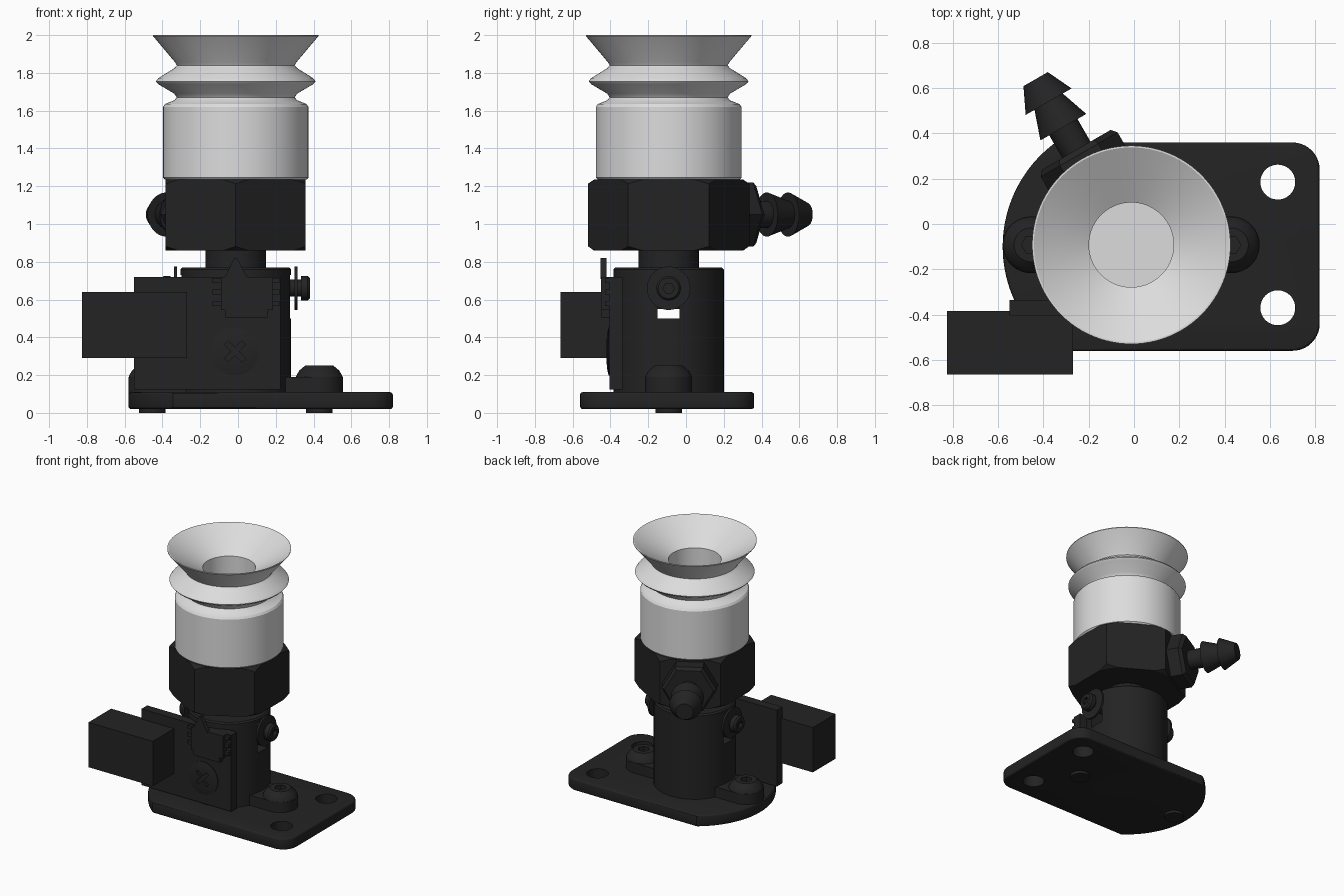
import bpy, bmesh
from math import sin, cos, pi, radians
from mathutils import Matrix, Vector

if "Cube" in bpy.data.objects:
    bpy.data.objects.remove(bpy.data.objects["Cube"])

AX, AY = -0.012, -0.092  # vertical axis of the cup and body


def material(name, rgb, rough):
    m = bpy.data.materials.new(name)
    m.use_nodes = True
    m.diffuse_color = (*rgb, 1)
    b = m.node_tree.nodes["Principled BSDF"]
    b.inputs["Base Color"].default_value = (*rgb, 1)
    b.inputs["Roughness"].default_value = rough
    return m


BLACK = material("matte black", (0.017, 0.017, 0.017), 0.6)
WHITE = material("soft white rubber", (0.72, 0.72, 0.72), 0.6)


def finish(name, bm, mat=BLACK, matrix=None):
    bmesh.ops.remove_doubles(bm, verts=bm.verts, dist=1e-5)
    if matrix:
        bm.transform(matrix)
    bmesh.ops.recalc_face_normals(bm, faces=bm.faces)
    me = bpy.data.meshes.new(name)
    bm.to_mesh(me)
    bm.free()
    me.materials.append(mat)
    ob = bpy.data.objects.new(name, me)
    bpy.context.collection.objects.link(ob)
    smooth(ob)
    return ob


def smooth(ob):
    ob.data.shade_smooth()
    ob.data.set_sharp_from_angle(angle=radians(28))


def lathe(name, profile, matrix, mat=BLACK, sides=64, turn=0):
    """Revolve (radius, height) points about local z."""
    bm = bmesh.new()
    rings = [[bm.verts.new((r * cos(turn + 2 * pi * i / sides), r * sin(turn + 2 * pi * i / sides), z))
              for i in range(sides)] for r, z in profile]
    for a, b in zip(rings, rings[1:]):
        for i in range(sides):
            j = (i + 1) % sides
            bm.faces.new((a[i], a[j], b[j], b[i]))
    bm.faces.new(rings[0])
    bm.faces.new(rings[-1])
    return finish(name, bm, mat, matrix)


def prism(name, outline, lo, hi, matrix=None, mat=BLACK, bevel=0):
    """Extrude an outline along local z."""
    bm = bmesh.new()
    face = bm.faces.new([bm.verts.new((x, y, lo)) for x, y in outline])
    ext = bmesh.ops.extrude_face_region(bm, geom=[face])["geom"]
    bmesh.ops.translate(bm, vec=(0, 0, hi - lo), verts=[g for g in ext if isinstance(g, bmesh.types.BMVert)])
    if bevel:
        rims = [e for e in bm.edges if abs(e.verts[0].co.z - e.verts[1].co.z) < 1e-6]
        bmesh.ops.bevel(bm, geom=rims, offset=bevel, segments=3, profile=0.5, affect="EDGES")
    return finish(name, bm, mat, matrix)


def box(name, x, y, z, mat=BLACK):
    return prism(name, [(x[0], y[0]), (x[1], y[0]), (x[1], y[1]), (x[0], y[1])], *z, mat=mat)


def arc(cx, cy, r, a, b, n):
    return [(cx + r * cos(radians(a + (b - a) * i / n)), cy + r * sin(radians(a + (b - a) * i / n)))
            for i in range(n + 1)]


def boolean(ob, cutter, op="DIFFERENCE"):
    mod = ob.modifiers.new("cut", "BOOLEAN")
    mod.operation, mod.object, mod.solver = op, cutter, "EXACT"
    dg = bpy.context.evaluated_depsgraph_get()
    me = bpy.data.meshes.new_from_object(ob.evaluated_get(dg))
    ob.modifiers.clear()
    ob.data = me
    bpy.data.objects.remove(cutter)
    smooth(ob)


def at(x, y, z=0):
    return Matrix.Translation((x, y, z))


def facing(origin, direction):
    """Frame with local z along a horizontal direction and local y upright."""
    d = Vector(direction).normalized()
    side = Vector((0, 0, 1)).cross(d)
    return Matrix.Translation(origin) @ Matrix((side, (0, 0, 1), d)).transposed().to_4x4()


axis = at(AX, AY)

# Mounting plate with one round end and two holes
outline = (arc(0.70, 0.24, 0.12, 0, 90, 10) + arc(-0.01, -0.1, 0.57, 126, 234, 40)
           + arc(0.70, -0.44, 0.12, -90, 0, 10))
plate = prism("mounting_plate", outline, 0.02, 0.11, bevel=0.015)
for y in (0.185, -0.37):
    boolean(plate, lathe("hole_cutter", [(0.077, -0.1), (0.077, 0.3)], at(0.635, y), sides=48))

# Foot lugs with domed socket screws through the plate
for side, x in (("left", 0.43), ("right", -0.455)):
    s = 1 if x > 0 else -1
    half = arc(0, 0, 0.125, -90, 90, 24)
    lug = half + [(-0.22, 0.125), (-0.22, -0.125)]
    prism(side + "_foot_lug", [(px * s, py) for px, py in lug], 0.10, 0.19, at(x, AY))
    head = lathe(side + "_foot_screw", [(0.125, 0.185), (0.12, 0.2), (0.105, 0.225), (0.075, 0.25)], at(x, AY))
    boolean(head, lathe("socket_cutter", [(0.042, 0.205), (0.042, 0.3)], at(x, AY), sides=6))
    lathe(side + "_foot_screw_end", [(0.07, 0), (0.07, 0.05)], at(x, AY), sides=40)

# Guide body with a slot across it
body = lathe("guide_body", [(0.292, 0.1), (0.292, 0.76), (0.282, 0.77)], axis)
boolean(body, box("slot_cutter", (-0.6, 0.6), (AY - 0.058, AY + 0.058), (0.5, 0.73)))

# Sliding plunger
lathe("plunger", [(0.16, 0.55), (0.16, 0.88)], axis)

# Cross screws with washers riding in the slot
for side, s in (("left", 1), ("right", -1)):
    m = facing((AX, AY, 0.66), (s, 0, 0))
    lathe(side + "_guide_washer", [(0.115, 0.312), (0.115, 0.328)], m, sides=40)
    lathe(side + "_guide_shaft", [(0.045, 0.1), (0.045, 0.35)], m, sides=32)
    screw = lathe(side + "_guide_screw", [(0.065, 0.345), (0.065, 0.38), (0.055, 0.392)], m, sides=40)
    boolean(screw, lathe("socket_cutter", [(0.03, 0.37), (0.03, 0.5)], m, sides=6))

# Hexagonal manifold with its corners chamfered
hexa = lathe("hex_manifold", [(0.428, 0.86), (0.428, 1.235)], axis, sides=6, turn=pi / 6)
boolean(hexa, lathe("chamfer", [(0.395, 0.86), (0.432, 0.885), (0.432, 1.21), (0.395, 1.235)], axis), "INTERSECT")

# Barbed hose fitting on a manifold face
m = facing((AX, AY, 1.05), (-0.5, 0.866, 0))
lathe("fitting_nut", [(0.196, 0.35), (0.196, 0.46), (0.175, 0.485)], m, sides=6)
lathe("hose_barb", [(0.072, 0.45), (0.072, 0.60), (0.117, 0.60), (0.072, 0.73), (0.117, 0.73), (0.062, 0.845)],
      m, sides=48)

# Bellows suction cup, hollow with a floor
lathe("suction_cup", [
    (0.375, 1.235), (0.385, 1.245), (0.385, 1.62), (0.375, 1.635), (0.325, 1.655), (0.312, 1.67),
    (0.325, 1.69), (0.41, 1.74), (0.423, 1.755), (0.41, 1.772), (0.325, 1.825), (0.312, 1.84), (0.322, 1.857),
    (0.438, 1.995), (0.438, 2.0), (0.43, 2.0), (0.187, 1.85), (0.187, 1.3)], axis, WHITE, sides=96)

# Circuit board and sensor block on the front
box("circuit_board", (-0.55, 0.225), (-0.405, -0.335), (0.125, 0.72))
box("sensor_block", (-0.826, -0.27), (-0.665, -0.385), (0.29, 0.64))

# Small chip with pointed tab and pins
box("chip_body", (-0.09, 0.185), (-0.45, -0.395), (0.545, 0.72))
box("chip_foot", (-0.07, 0.155), (-0.45, -0.395), (0.505, 0.55))
front = facing((0, 0, 0), (0, -1, 0))
prism("chip_tab", [(-0.075, 0.71), (0.055, 0.71), (0.02, 0.77), (-0.005, 0.82), (-0.02, 0.82), (-0.045, 0.77)],
      0.42, 0.453, front)
for i, z in enumerate((0.58, 0.64, 0.70)):
    box(f"chip_pins_{i + 1}", (-0.135, 0.22), (-0.43, -0.4), (z - 0.013, z + 0.013))

# Cross-head board screw
m = facing((-0.015, 0, 0.325), (0, -1, 0))
screw = lathe("board_screw", [(0.127, 0.38), (0.127, 0.41), (0.09, 0.418), (0.05, 0.421)], m)
for turn in (45, 135):
    bar = [(-0.065, -0.014), (0.065, -0.014), (0.065, 0.014), (-0.065, 0.014)]
    boolean(screw, prism("cross_cutter", bar, 0.405, 0.5, m @ Matrix.Rotation(radians(turn), 4, "Z")))
